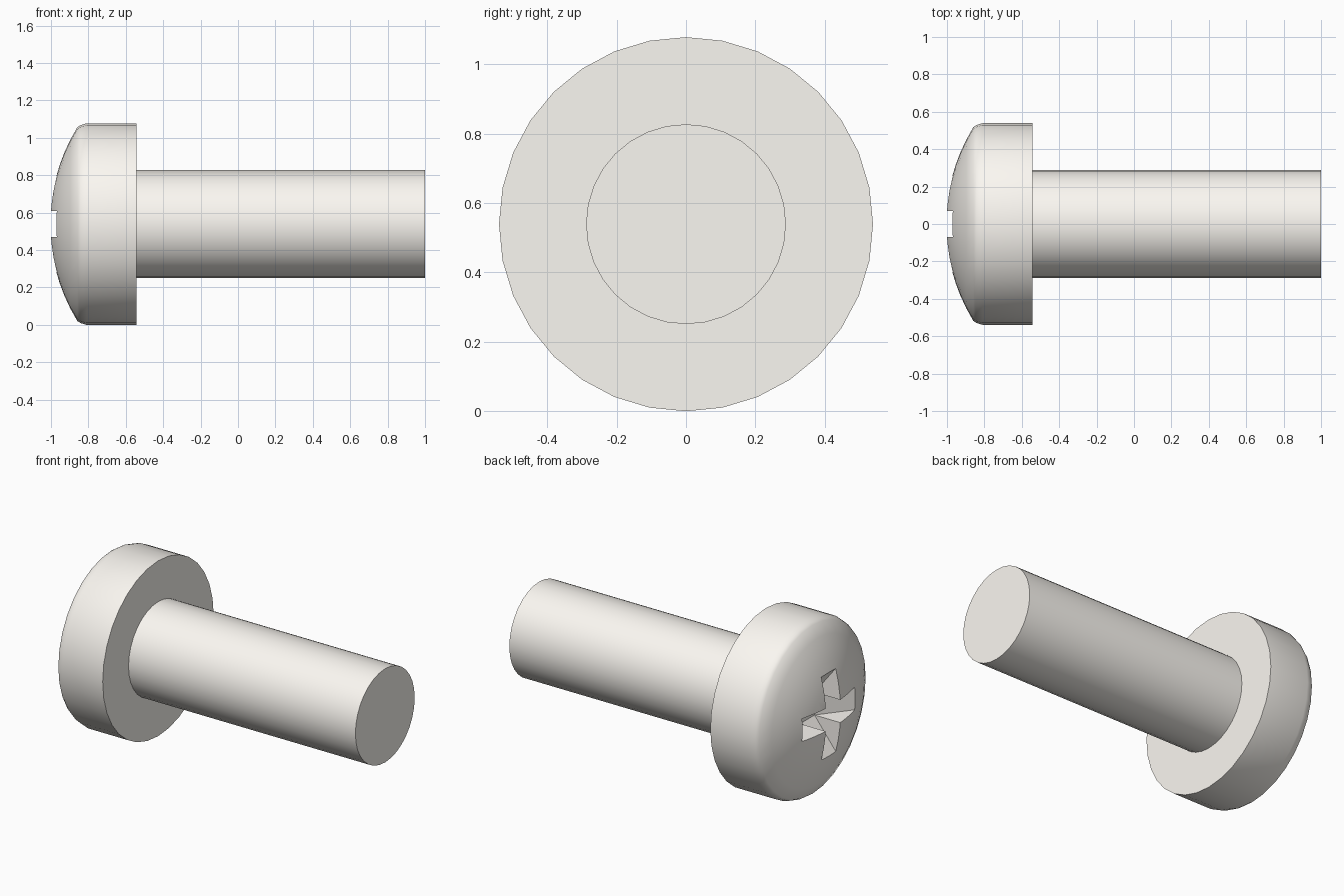
import bpy, bmesh
from math import sin, cos, pi, sqrt, radians

if "Cube" in bpy.data.objects:
    bpy.data.objects.remove(bpy.data.objects["Cube"])

SIDES = 32
CZ = 0.539            # height of the screw axis
DOME_R = 0.993        # radius of the domed head
APEX = -1.005


def dome_x(r):
    return APEX + DOME_R - sqrt(DOME_R ** 2 - r ** 2)


def finish(name, bm):
    bmesh.ops.recalc_face_normals(bm, faces=bm.faces)
    me = bpy.data.meshes.new(name)
    bm.to_mesh(me)
    bm.free()
    ob = bpy.data.objects.new(name, me)
    bpy.context.collection.objects.link(ob)
    return ob


def lathe(name, profile):
    """Revolve (x, r) points around the x axis, closing both ends."""
    bm = bmesh.new()
    rings = [[bm.verts.new((x, r * sin(2 * pi * i / SIDES), CZ + r * cos(2 * pi * i / SIDES)))
              for i in range(SIDES)] for x, r in profile]
    for a, b in zip(rings, rings[1:]):
        for i in range(SIDES):
            j = (i + 1) % SIDES
            bm.faces.new((a[i], a[j], b[j], b[i]))
    bm.faces.new(rings[0])
    bm.faces.new(rings[-1])
    return finish(name, bm)


# Domed head, rounded rim and plain shank in one turned profile
profile = [(dome_x(r), r) for r in (0.05, 0.12, 0.19, 0.25, 0.315, 0.38, 0.45, 0.518)]
profile += [(-0.842, 0.529), (-0.81, 0.539), (-0.543, 0.539), (-0.543, 0.288), (1.0, 0.288)]
screw = lathe("screw", profile)

# Pale warm metal
metal = bpy.data.materials.new("pale_metal")
metal.diffuse_color = (0.97, 0.94, 0.89, 1)
metal.use_nodes = True
metal.node_tree.nodes["Principled BSDF"].inputs["Base Color"].default_value = metal.diffuse_color
screw.data.materials.append(metal)

# Cross recess cutter: four arms with floors sloping to a small square bottom
W, BOTTOM, TOP, REACH = 0.07, -0.825, -1.1, 0.423
bm = bmesh.new()
outline, base = [], []
for k in range(4):
    c, s = round(cos(k * pi / 2)), round(sin(k * pi / 2))

    def vert(x, u, v):
        return bm.verts.new((x, u * c - v * s, CZ + u * s + v * c))

    outline += [vert(TOP, REACH, -W), vert(TOP, REACH, W), vert(TOP, W, W)]
    base.append(vert(BOTTOM, W, W))
bm.faces.new(outline)
bm.faces.new(base)
for k in range(4):
    o1, o2, inner = outline[3 * k:3 * k + 3]
    prev_inner = outline[3 * k - 1]
    bm.faces.new((o1, o2, base[k], base[k - 1]))
    bm.faces.new((o2, inner, base[k]))
    bm.faces.new((prev_inner, o1, base[k - 1]))
cutter = finish("recess_cutter", bm)
cutter.data.materials.append(metal)
cutter.hide_render = True

# Cut the recess and smooth the turned surfaces
mod = screw.modifiers.new("recess", 'BOOLEAN')
mod.operation = 'DIFFERENCE'
mod.solver = 'EXACT'
mod.object = cutter
bpy.context.view_layer.objects.active = screw
screw.select_set(True)
bpy.ops.object.modifier_apply(modifier=mod.name)
bpy.data.objects.remove(cutter)
bpy.ops.object.shade_smooth_by_angle(angle=radians(33))
